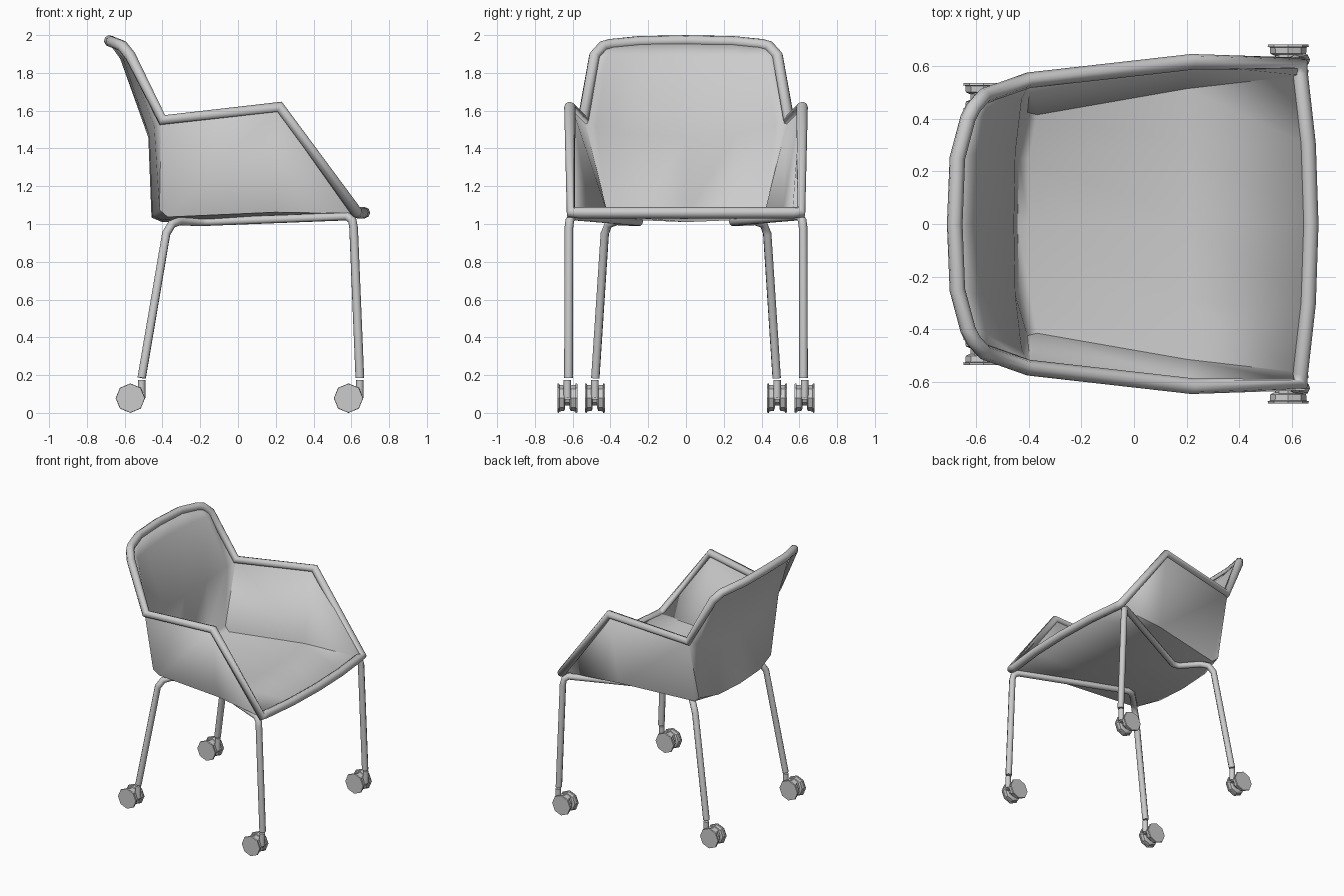
import bpy, bmesh, math
from mathutils import Vector, Matrix

cube = bpy.data.objects.get("Cube")
if cube:
    bpy.data.objects.remove(cube)


def material(name, value):
    m = bpy.data.materials.new(name)
    m.use_nodes = True
    m.diffuse_color = (value, value, value, 1)
    m.node_tree.nodes["Principled BSDF"].inputs["Base Color"].default_value = m.diffuse_color
    return m


GREY = material("light grey", 0.6)


def add(name, data):
    data.materials.append(GREY)
    ob = bpy.data.objects.new(name, data)
    bpy.context.collection.objects.link(ob)
    return ob


def finish(name, bm, angle):
    me = bpy.data.meshes.new(name)
    bm.to_mesh(me)
    bm.free()
    ob = add(name, me)
    bpy.ops.object.select_all(action="DESELECT")
    bpy.context.view_layer.objects.active = ob
    ob.select_set(True)
    bpy.ops.object.shade_smooth_by_angle(angle=math.radians(angle))
    return ob


def tube(name, points, radius, closed=False):
    cu = bpy.data.curves.new(name, "CURVE")
    cu.dimensions = "3D"
    cu.bevel_depth = radius
    cu.bevel_resolution = 2
    cu.use_fill_caps = not closed
    sp = cu.splines.new("POLY")
    sp.points.add(len(points) - 1)
    for p, co in zip(sp.points, points):
        p.co = (*co, 1)
    sp.use_cyclic_u = closed
    sp.use_smooth = True
    return add(name, cu)


def flip(p):
    return (p[0], -p[1], p[2])


# Half of the shell, rows from front edge to top of back, centre to rim
corner = (-0.4, 0.545, 1.55)
rows = [
    [(0.67, 0, 1.06), (0.66, 0.3, 1.06), (0.63, 0.57, 1.06), (0.63, 0.61, 1.06)],
    [(0.22, 0, 1.04), (0.22, 0.3, 1.045), (0.2, 0.52, 1.07), (0.22, 0.615, 1.62)],
    [(-0.4, 0, 1.02), (-0.4, 0.25, 1.03), (-0.37, 0.42, 1.045), corner],
    [(-0.45, 0, 1.04), (-0.445, 0.25, 1.05), (-0.41, 0.43, 1.08), corner],
    [(-0.465, 0, 1.46), (-0.46, 0.27, 1.47), (-0.435, 0.48, 1.52), corner],
    [(-0.615, 0, 1.88), (-0.6, 0.27, 1.88), (-0.57, 0.42, 1.88), (-0.57, 0.485, 1.89)],
    [(-0.68, 0, 1.97), (-0.67, 0.25, 1.965), (-0.63, 0.4, 1.95), (-0.61, 0.44, 1.94)],
]

bm = bmesh.new()
full = [[flip(p) for p in r[:0:-1]] + r for r in rows]
grid = [[bm.verts.new(p) for p in r] for r in full]
for a, b in zip(grid, grid[1:]):
    for i in range(len(a) - 1):
        bm.faces.new((a[i], a[i + 1], b[i + 1], b[i]))
bmesh.ops.remove_doubles(bm, verts=bm.verts, dist=0.0005)
bmesh.ops.recalc_face_normals(bm, faces=bm.faces)
shell = finish("seat_shell", bm, 60)
thick = shell.modifiers.new("thickness", "SOLIDIFY")
thick.thickness = 0.02
thick.offset = 0

# Rounded rim around the shell outline
half = rows[0] + [rows[1][3], corner, rows[5][3]] + rows[6][::-1]
tube("shell_rim", half + [flip(p) for p in half[-2:0:-1]], 0.03, True)


def ring_cylinder(bm, sides, profile, centre):
    """Lathe (radius, offset) pairs about an axis along y."""
    rings = []
    for r, y in profile:
        ring = []
        for k in range(sides):
            a = math.tau * k / sides
            ring.append(bm.verts.new(Vector(centre) + Vector((r * math.sin(a), y, -r * math.cos(a)))))
        rings.append(ring)
    for a, b in zip(rings, rings[1:]):
        for k in range(sides):
            j = (k + 1) % sides
            bm.faces.new((a[k], a[j], b[j], b[k]))
    bm.faces.new(rings[0][::-1])
    bm.faces.new(rings[-1])


def caster(name, x, y):
    # twin wheels
    bm = bmesh.new()
    for s in (-1, 1):
        prof = [(0.055, 0.012), (0.068, 0.018), (0.07, 0.042), (0.078, 0.044), (0.076, 0.053)]
        ring_cylinder(bm, 8, [(r, s * o) for r, o in prof], (x - 0.06, y, 0.078))
    # hub between the wheels
    ring_cylinder(bm, 8, [(0.05, -0.02), (0.05, 0.02)], (x - 0.06, y, 0.09))
    # arm joining hub to stem
    box = Matrix.Translation((x - 0.025, y, 0.1)) @ Matrix.Diagonal((0.07, 0.032, 0.06, 1))
    bmesh.ops.create_cube(bm, size=1, matrix=box)
    bmesh.ops.recalc_face_normals(bm, faces=bm.faces)
    finish(name, bm, 25)
    tube(name + "_stem", [(x, y, 0.08), (x, y, 0.175)], 0.02)


for side, s in (("left", 1), ("right", -1)):
    # one bent tube makes front leg, under-seat rail and back leg
    path = [(0.645, 0.622, 0.185), (0.612, 0.62, 0.98), (0.605, 0.615, 1.02), (0.58, 0.6, 1.04),
            (-0.15, 0.25, 1.012), (-0.2, 0.26, 1.01), (-0.31, 0.37, 1.015),
            (-0.35, 0.41, 1.0), (-0.38, 0.43, 0.95), (-0.51, 0.48, 0.185)]
    tube(side + "_leg_frame", [(x, s * y, z) for x, y, z in path], 0.023)
    caster(side + "_front_caster", 0.645, s * 0.628)
    caster(side + "_back_caster", -0.51, s * 0.482)
